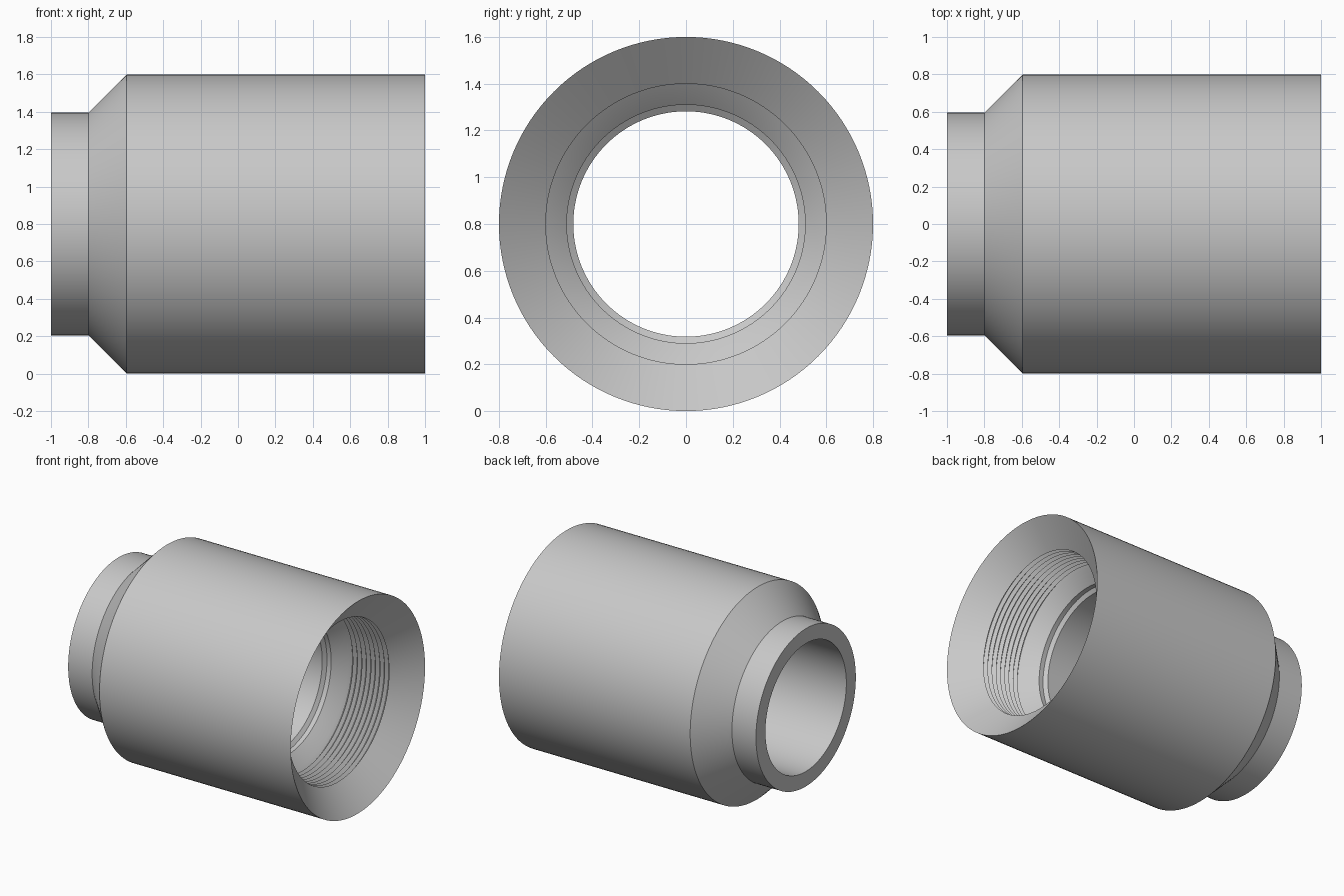
import bpy
import bmesh
import math
from mathutils import Matrix, Vector

cube = bpy.data.objects.get("Cube")
if cube:
    bpy.data.objects.remove(cube, do_unlink=True)

SEGMENTS = 128
AXIS_HEIGHT = 0.8


def flat_material(name, colour):
    mat = bpy.data.materials.new(name)
    mat.use_nodes = True
    mat.diffuse_color = colour
    mat.node_tree.nodes["Principled BSDF"].inputs["Base Color"].default_value = colour
    return mat


def thread_profile(start, end, crest, root, turns):
    """V-shaped grooves cut outward into the bore, from start to end."""
    pitch = (end - start) / turns
    points = []
    for i in range(turns):
        x = start + i * pitch
        points += [(x, crest), (x + pitch * 0.45, root), (x + pitch * 0.55, root)]
    return points + [(end, crest)]


def revolve(name, profile, mat):
    """Turn a closed (x, radius) profile around the x axis."""
    bm = bmesh.new()
    verts = [bm.verts.new((x, 0, r)) for x, r in profile]
    edges = [bm.edges.new((v, verts[(i + 1) % len(verts)])) for i, v in enumerate(verts)]
    bmesh.ops.spin(bm, geom=verts + edges, cent=Vector(), axis=Vector((1, 0, 0)),
                   angle=2 * math.pi, steps=SEGMENTS, use_merge=True)
    bmesh.ops.remove_doubles(bm, verts=bm.verts, dist=0.0001)
    bmesh.ops.recalc_face_normals(bm, faces=bm.faces)
    bmesh.ops.transform(bm, matrix=Matrix.Translation((0, 0, AXIS_HEIGHT)), verts=bm.verts)
    mesh = bpy.data.meshes.new(name)
    bm.to_mesh(mesh)
    bm.free()
    mesh.materials.append(mat)
    obj = bpy.data.objects.new(name, mesh)
    bpy.context.collection.objects.link(obj)
    bpy.ops.object.select_all(action='DESELECT')
    obj.select_set(True)
    bpy.context.view_layer.objects.active = obj
    bpy.ops.object.shade_smooth_by_angle(angle=math.radians(25))
    return obj


grey = flat_material("plain grey metal", (0.58, 0.58, 0.58, 1))

# Outside: narrow neck, sloping shoulder, wide barrel
outside = [(-1, 0.595), (-0.8, 0.595), (-0.595, 0.8), (1, 0.8)]
# Inside: flared mouth leads to the thread, then two tapered steps and the through bore
thread = thread_profile(0.84, 0.5, 0.6, 0.625, 9)
inside = [(0.42, 0.51), (0.385, 0.51), (0.365, 0.482), (-1, 0.482)]

revolve("threaded_sleeve", outside + thread + inside, grey)
